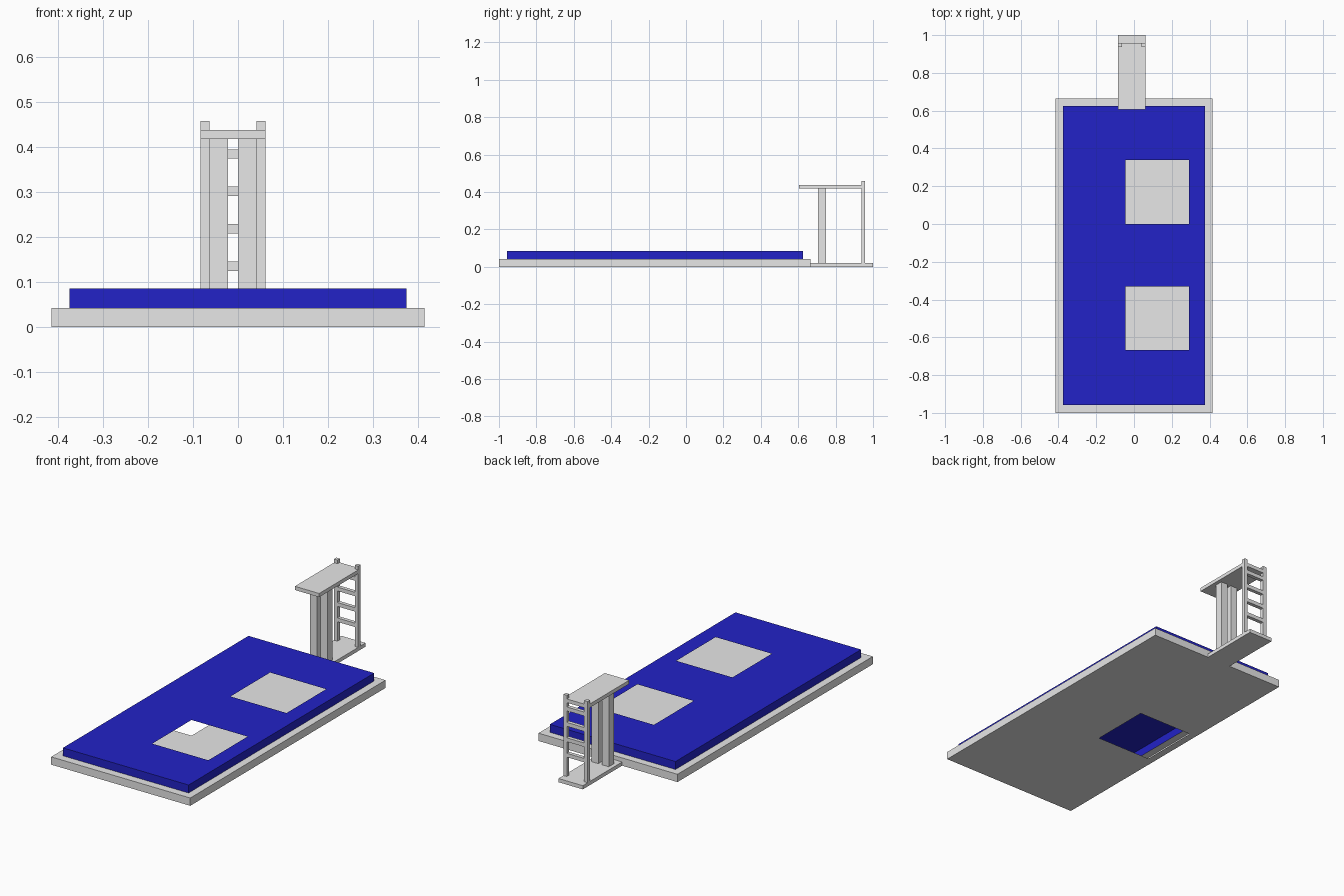
import bpy, bmesh

if "Cube" in bpy.data.objects:
    bpy.data.objects.remove(bpy.data.objects["Cube"])


def material(name, rgb):
    m = bpy.data.materials.new(name)
    m.diffuse_color = (*rgb, 1)
    m.use_nodes = True
    m.node_tree.nodes["Principled BSDF"].inputs["Base Color"].default_value = m.diffuse_color
    return m


GREY = material("light grey", (0.80, 0.80, 0.80))
BLUE = material("pool blue", (0.016, 0.016, 0.57))


def finish(name, bm, mat):
    bmesh.ops.remove_doubles(bm, verts=bm.verts, dist=1e-5)
    me = bpy.data.meshes.new(name)
    bm.to_mesh(me)
    bm.free()
    me.materials.append(mat)
    ob = bpy.data.objects.new(name, me)
    bpy.context.collection.objects.link(ob)
    return ob


def box(name, x, y, z, mat=GREY):
    bm = bmesh.new()
    bmesh.ops.create_cube(bm, size=1)
    for v in bm.verts:
        v.co = [r[0] + (c + 0.5) * (r[1] - r[0]) for c, r in zip(v.co, (x, y, z))]
    return finish(name, bm, mat)


def sheet(bm, xs, ys, z, skip, up=True):
    """Flat grid of faces at height z, leaving out the cells in skip."""
    for i in range(len(xs) - 1):
        for j in range(len(ys) - 1):
            if (i, j) in skip:
                continue
            pts = [(xs[i], ys[j]), (xs[i + 1], ys[j]), (xs[i + 1], ys[j + 1]), (xs[i], ys[j + 1])]
            vs = [bm.verts.new((*p, z)) for p in pts]
            bm.faces.new(vs if up else vs[::-1])


def walls(bm, x, y, z):
    """Four upright faces around a rectangle."""
    pts = [(x[0], y[0]), (x[1], y[0]), (x[1], y[1]), (x[0], y[1])]
    for a, b in zip(pts, pts[1:] + pts[:1]):
        bm.faces.new([bm.verts.new(p) for p in ((*a, z[0]), (*b, z[0]), (*b, z[1]), (*a, z[1]))])


OX, OY = (-0.415, 0.415), (-1.0, 0.665)      # deck outline
IX, IY = (-0.375, 0.375), (-0.957, 0.625)    # water outline
DECK, WATER = 0.042, 0.085

# hollow deck: floor with one square opening, outer walls, top rim
bm = bmesh.new()
sheet(bm, (OX[0], -0.375, -0.045, OX[1]), (OY[0], -0.332, 0.0, OY[1]), 0, {(1, 1)}, up=False)
walls(bm, OX, OY, (0, DECK))
sheet(bm, (OX[0], *IX, OX[1]), (OY[0], *IY, OY[1]), DECK, {(1, 1)})
finish("pool_deck", bm, GREY)

# hollow water block: top with two square openings, and side walls
bm = bmesh.new()
sheet(bm, (IX[0], -0.045, 0.29, IX[1]), (IY[0], -0.667, -0.332, 0.0, 0.338, IY[1]), WATER,
      {(1, 1), (1, 3)})
walls(bm, IX, IY, (DECK, WATER))
finish("water", bm, BLUE)

# diving tower
TX = (-0.084, 0.061)
box("tower_base", TX, (0.665, 1.0), (0, 0.02))
box("diving_board", TX, (0.605, 0.957), (0.418, 0.438))
for side, x in (("left", (-0.063, -0.022)), ("right", (0.0, 0.041))):
    box(side + "_column", x, (0.705, 0.748), (0.02, 0.418))

# ladder
for side, x in (("left", (TX[0], -0.063)), ("right", (0.041, TX[1]))):
    box(side + "_ladder_post", x, (0.938, 0.958), (0.02, 0.458))
for i in range(4):
    z = 0.1245 + i * 0.0833
    box(f"ladder_rung_{i + 1}", (-0.063, 0.041), (0.938, 0.958), (z, z + 0.021))
